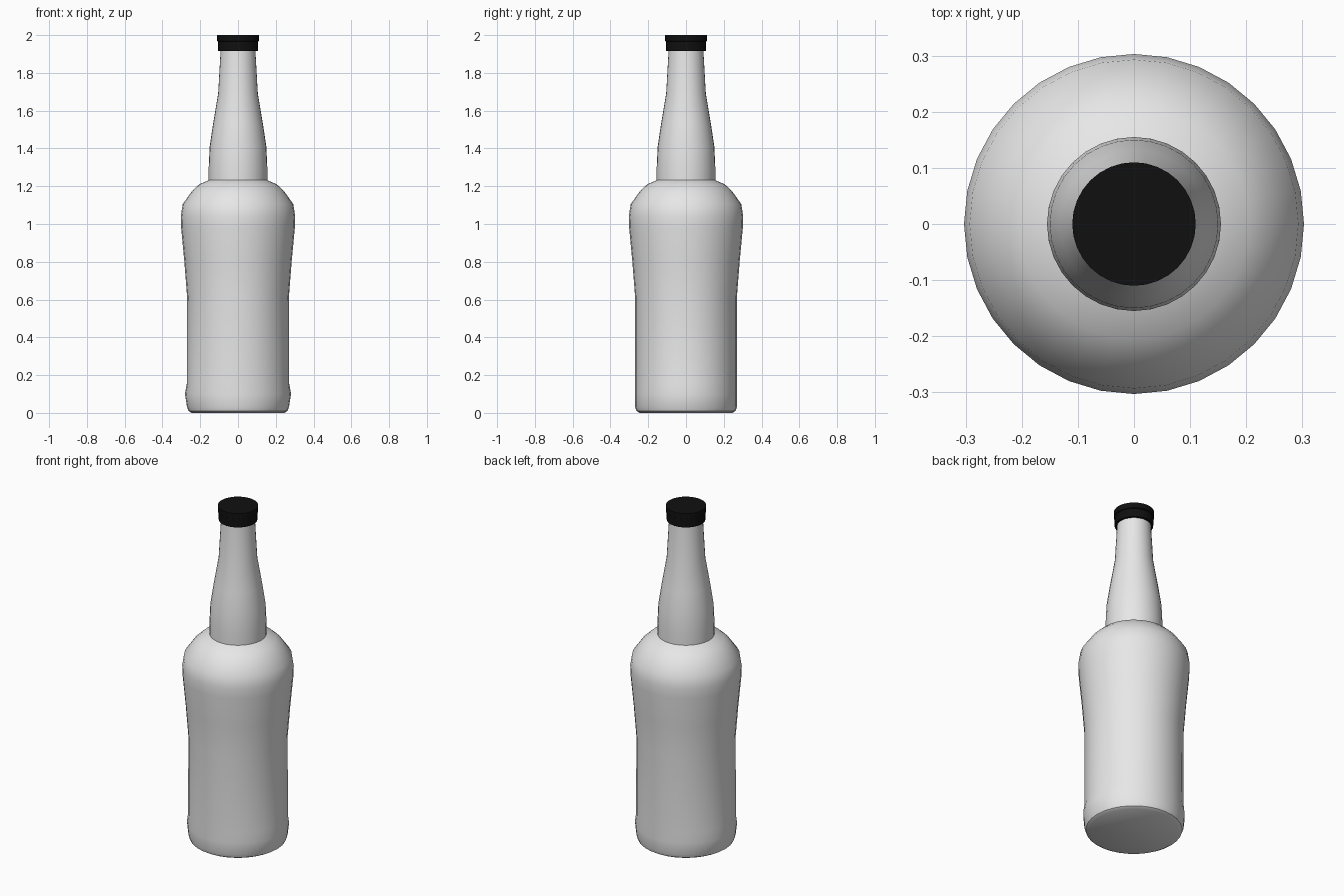
import bpy, bmesh, math

if "Cube" in bpy.data.objects:
    bpy.data.objects.remove(bpy.data.objects["Cube"])

def material(name, c):
    m = bpy.data.materials.new(name)
    m.diffuse_color = (c, c, c, 1)
    m.use_nodes = True
    m.node_tree.nodes["Principled BSDF"].inputs["Base Color"].default_value = m.diffuse_color
    return m

def lathe(name, rings, mat, angle, segs=32):
    """Revolve (rx, ry, z) rings and close both ends."""
    bm = bmesh.new()
    loops = []
    for rx, ry, z in rings:
        loops.append([bm.verts.new((rx * math.cos(2 * math.pi * i / segs),
                                    ry * math.sin(2 * math.pi * i / segs), z))
                      for i in range(segs)])
    for a, b in zip(loops, loops[1:]):
        for i in range(segs):
            j = (i + 1) % segs
            bm.faces.new((a[i], a[j], b[j], b[i]))
    bm.faces.new(loops[0][::-1])
    bm.faces.new(loops[-1])
    me = bpy.data.meshes.new(name)
    bm.to_mesh(me)
    bm.free()
    me.materials.append(mat)
    ob = bpy.data.objects.new(name, me)
    bpy.context.collection.objects.link(ob)
    bpy.ops.object.select_all(action='DESELECT')
    ob.select_set(True)
    bpy.context.view_layer.objects.active = ob
    bpy.ops.object.shade_smooth_by_angle(angle=math.radians(angle))

def round_rings(pts):
    return [(r, r, z) for r, z in pts]

glass = material("light_grey_glass", 0.8)
black = material("black_cap", 0.005)

# Body and neck in one profile; the heel bulges only sideways
heel = [(0.245, 0.245, 0.0), (0.262, 0.262, 0.01), (0.27, 0.27, 0.032),
        (0.281, 0.27, 0.10), (0.271, 0.27, 0.155)]
body = [(0.27, 0.62), (0.284, 0.80), (0.301, 0.98), (0.303, 1.04), (0.293, 1.105),
        (0.243, 1.175), (0.205, 1.21), (0.155, 1.232),
        (0.155, 1.30), (0.150, 1.41), (0.132, 1.53), (0.105, 1.69), (0.092, 1.92)]
lathe("bottle", heel + round_rings(body), glass, 38)

# Screw cap with a slightly wider top band
cap = [(0.105, 1.915), (0.105, 1.965), (0.11, 1.968), (0.11, 2.0)]
lathe("cap", round_rings(cap), black, 30)
